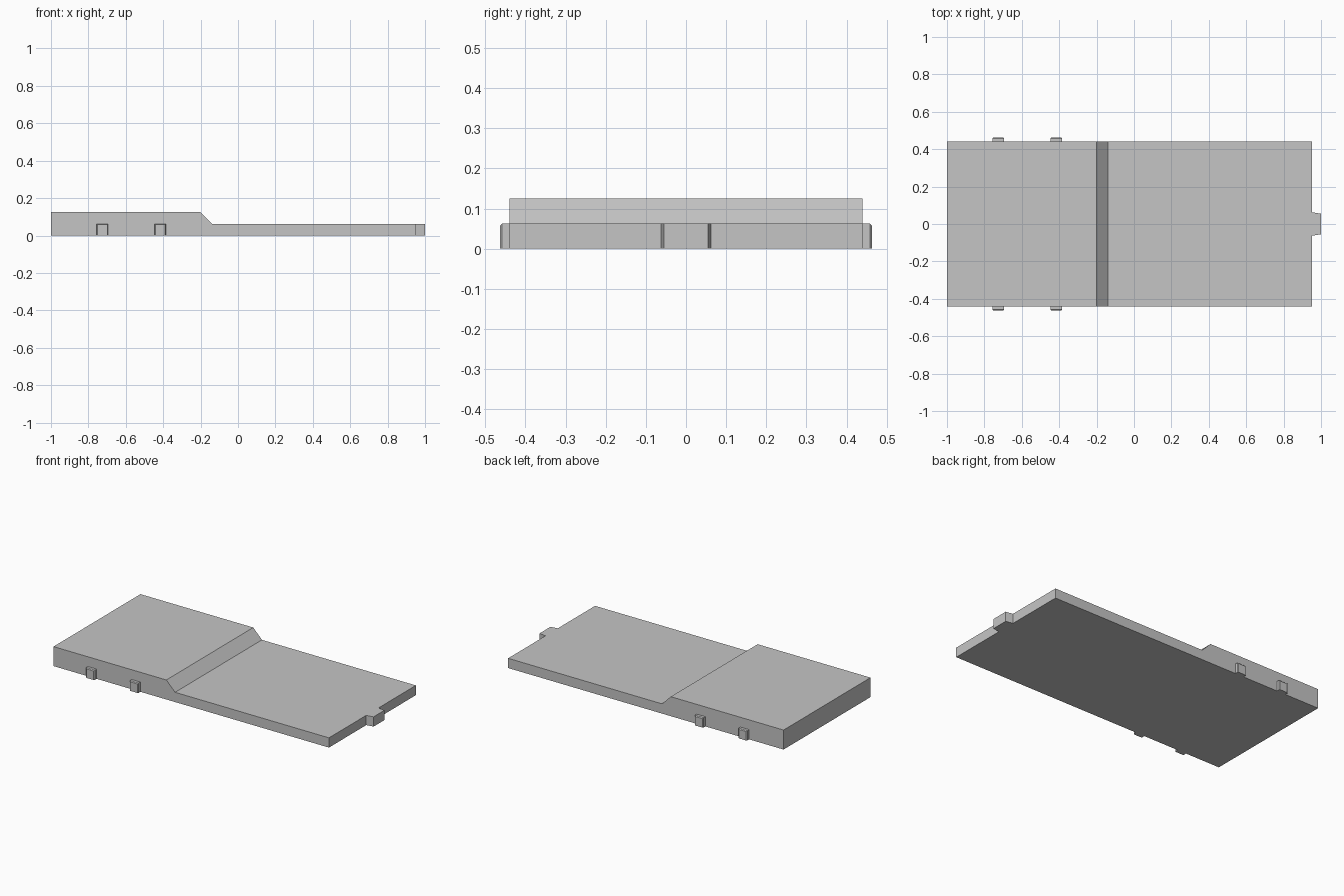
import bpy
import bmesh
from mathutils import Vector

cube = bpy.data.objects.get("Cube")
if cube:
    bpy.data.objects.remove(cube, do_unlink=True)

grey = bpy.data.materials.new("light_grey")
grey.use_nodes = True
colour = (0.56, 0.56, 0.56, 1)
grey.diffuse_color = colour
grey.node_tree.nodes["Principled BSDF"].inputs["Base Color"].default_value = colour

HALF_WIDTH = 0.44
LOW, HIGH = 0.0625, 0.125
END_X = 0.953


def add_object(name, bm):
    bmesh.ops.recalc_face_normals(bm, faces=bm.faces)
    mesh = bpy.data.meshes.new(name)
    bm.to_mesh(mesh)
    bm.free()
    mesh.materials.append(grey)
    obj = bpy.data.objects.new(name, mesh)
    bpy.context.collection.objects.link(obj)
    return obj


def extrude_outline(points, direction):
    """Solid made by sweeping a closed outline along a direction."""
    bm = bmesh.new()
    face = bm.faces.new([bm.verts.new(p) for p in points])
    swept = bmesh.ops.extrude_face_region(bm, geom=[face], use_keep_orig=True)
    verts = [g for g in swept["geom"] if isinstance(g, bmesh.types.BMVert)]
    bmesh.ops.translate(bm, verts=verts, vec=Vector(direction))
    return bm


# Stepped slab with a sloping step between its two levels
profile = [(-1, 0), (END_X, 0), (END_X, LOW), (-0.138, LOW), (-0.2, HIGH), (-1, HIGH)]
add_object("stepped_slab", extrude_outline(
    [(x, -HALF_WIDTH, z) for x, z in profile], (0, 2 * HALF_WIDTH, 0)))

# Tapered tab on the low end
outline = [(END_X, -0.0625), (1, -0.055), (1, 0.055), (END_X, 0.0625)]
add_object("end_tab", extrude_outline([(x, y, 0) for x, y in outline], (0, 0, LOW)))

# Side lugs with chamfered outer edges
LUG_HALF, LUG_OUT = 0.031, 0.463
for side, side_name in ((-1, "front"), (1, "back")):
    for x, place in ((-0.725, "outer"), (-0.415, "inner")):
        lug = [(x + sx * LUG_HALF, side * HALF_WIDTH, z)
               for sx, z in ((-1, 0), (1, 0), (1, LOW), (-1, LOW))]
        bm = extrude_outline(lug, (0, side * (LUG_OUT - HALF_WIDTH), 0))
        edges = [e for e in bm.edges
                 if all(abs(v.co.y) > LUG_OUT - 0.001 for v in e.verts)
                 and any(v.co.z > 0.01 for v in e.verts)]
        bmesh.ops.bevel(bm, geom=edges, offset=0.005, segments=1, affect='EDGES')
        add_object(f"{side_name}_{place}_lug", bm)
